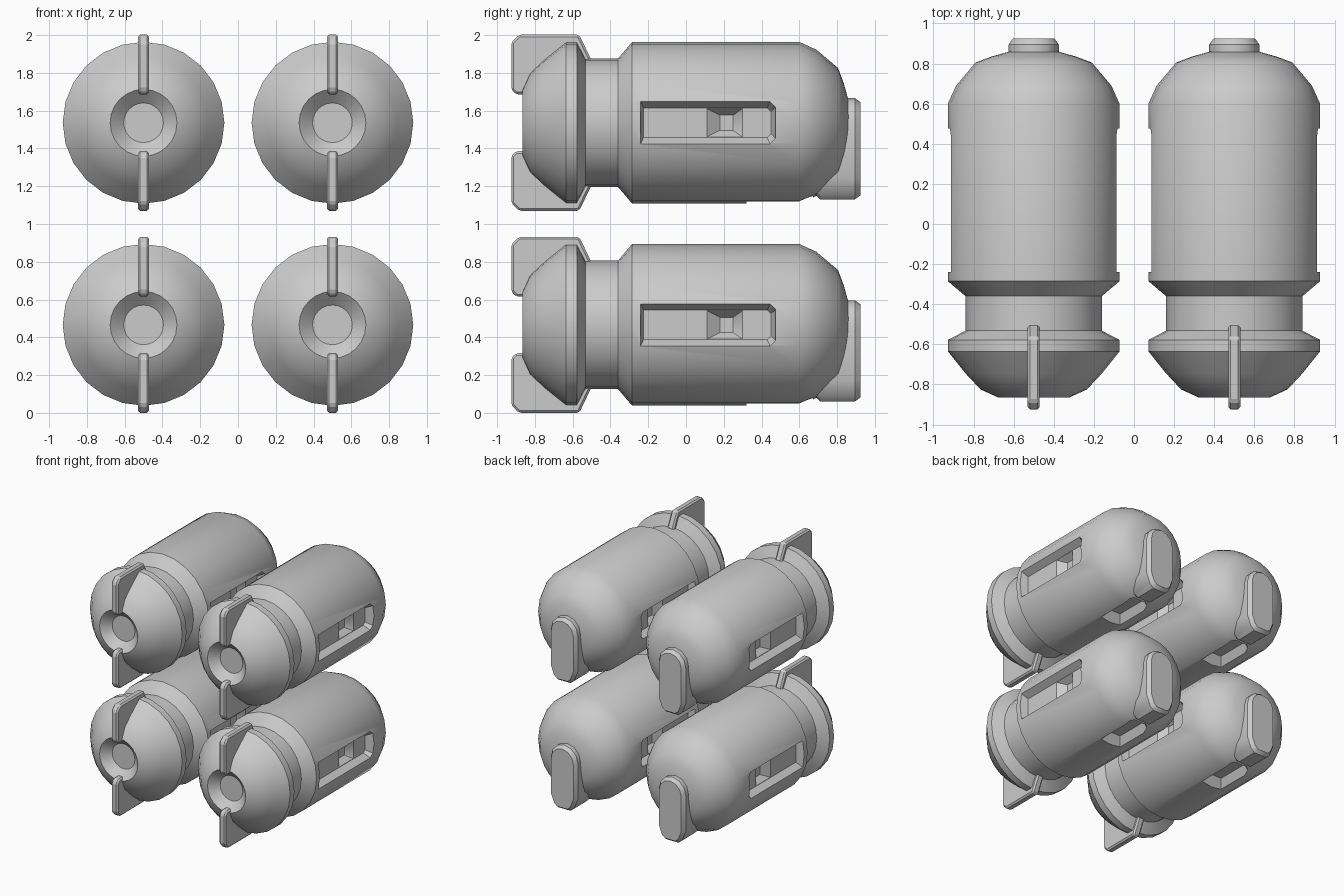
import bpy, bmesh, math
from mathutils import Matrix

if "Cube" in bpy.data.objects:
    bpy.data.objects.remove(bpy.data.objects["Cube"])

SIDES = 24
CENTRES = [(x, z) for x in (-0.5, 0.5) for z in (0.466, 1.536)]


def make_object(name, bm):
    bmesh.ops.recalc_face_normals(bm, faces=bm.faces)
    mesh = bpy.data.meshes.new(name)
    bm.to_mesh(mesh)
    bm.free()
    ob = bpy.data.objects.new(name, mesh)
    bpy.context.collection.objects.link(ob)
    return ob


def loft(name, sections, matrix=Matrix()):
    """Closed solid through matching sections of 3D points."""
    bm = bmesh.new()
    rings = [[bm.verts.new(matrix @ Matrix.Translation(p).translation) for p in s] for s in sections]
    n = len(rings[0])
    for a, b in zip(rings, rings[1:]):
        for i in range(n):
            bm.faces.new((a[i], a[(i + 1) % n], b[(i + 1) % n], b[i]))
    bm.faces.new(rings[0])
    bm.faces.new(rings[-1])
    return make_object(name, bm)


def ring(r, y):
    return [(r * math.cos(math.tau * i / SIDES), y, r * math.sin(math.tau * i / SIDES))
            for i in range(SIDES)]


def pocket(name, levels, angle):
    """Cutter: levels are (radius, y0, y1, half width, end chamfer), turned about the pod axis."""
    secs = [[(d, y0, -h), (d, y1 - c, -h), (d, y1, -h + c), (d, y1, h - c), (d, y1 - c, h), (d, y0, h)]
            for d, y0, y1, h, c in levels]
    return loft(name, secs, Matrix.Rotation(angle, 4, 'Y'))


def bake(ob):
    dg = bpy.context.evaluated_depsgraph_get()
    mesh = bpy.data.meshes.new_from_object(ob.evaluated_get(dg))
    ob.modifiers.clear()
    ob.data = mesh


def smooth(ob, deg):
    bpy.ops.object.select_all(action='DESELECT')
    ob.select_set(True)
    bpy.context.view_layer.objects.active = ob
    bpy.ops.object.shade_smooth_by_angle(angle=math.radians(deg))


# Lathed pod body: nose socket, domed head, neck, barrel and rear dome
profile = [(0.105, -0.80), (0.177, -0.865), (0.265, -0.825), (0.34, -0.745), (0.428, -0.635),
           (0.428, -0.578), (0.34, -0.532), (0.34, -0.36), (0.428, -0.285), (0.428, 0.60),
           (0.387, 0.69), (0.29, 0.805), (0.21, 0.835), (0.12, 0.86)]
body = loft("pod_body", [ring(r, y) for r, y in profile])

# Side windows with a deeper inner dent, and a slot underneath
window = [(0.36, -0.225, 0.45, 0.078, 0.02), (0.414, -0.24, 0.475, 0.112, 0.03),
          (0.50, -0.24, 0.475, 0.112, 0.03)]
dent = [(0.31, 0.18, 0.25, 0.04, 0.001), (0.36, 0.11, 0.30, 0.075, 0.001),
        (0.38, 0.11, 0.30, 0.075, 0.001)]
slot = [(0.35, 0.36, 0.66, 0.06, 0.02), (0.418, 0.32, 0.68, 0.095, 0.03),
        (0.50, 0.32, 0.68, 0.095, 0.03)]
cutters = [pocket("window_cutter", window, a) for a in (0, math.pi)]
cutters += [pocket("dent_cutter", dent, a) for a in (0, math.pi)]
cutters.append(pocket("slot_cutter", slot, math.pi / 2))
for c in cutters:
    c.hide_render = True
    m = body.modifiers.new("cut", 'BOOLEAN')
    m.operation, m.solver, m.object = 'DIFFERENCE', 'EXACT', c
bake(body)
for c in cutters:
    bpy.data.objects.remove(c)
smooth(body, 35)

# Chamfered head fins above and below
fin_shape = [(-0.90, 0.15), (-0.925, 0.175), (-0.925, 0.425), (-0.885, 0.466), (-0.565, 0.466),
             (-0.50, 0.33), (-0.60, 0.28), (-0.72, 0.18), (-0.78, 0.15)]
parts = [body]
for label, s in (("upper_fin", 1), ("lower_fin", -1)):
    fin = loft(label, [[(x, y, s * z) for y, z in fin_shape] for x in (-0.03, 0.03)])
    b = fin.modifiers.new("bevel", 'BEVEL')
    b.width, b.segments = 0.012, 1
    bake(fin)
    parts.append(fin)


# Rear plate: long rounded pad set into the rear dome
def pad(y, inset, lift=0.0):
    w, top, low = 0.125 - inset, 0.13 - inset, -0.405 + inset + lift
    c = w * 0.45
    arc = [(w * math.cos(math.pi * i / 6), top - w + w * math.sin(math.pi * i / 6)) for i in range(7)]
    return [(x, y, z) for x, z in arc + [(-w, low + 2 * c), (-w + c * 0.6, low + c * 0.5), (-w + c * 1.2, low),
                                         (w - c * 1.2, low), (w - c * 0.6, low + c * 0.5), (w, low + 2 * c)]]


plate = loft("rear_plate", [pad(0.66, 0, 0.05), pad(0.71, 0), pad(0.895, 0), pad(0.925, 0.022)])
smooth(plate, 32)
parts.append(plate)

# Four pods in a two by two block
for part in parts:
    for i, (x, z) in enumerate(CENTRES):
        ob = part if i == 0 else part.copy()
        if i:
            bpy.context.collection.objects.link(ob)
        ob.location = (x, 0, z)
